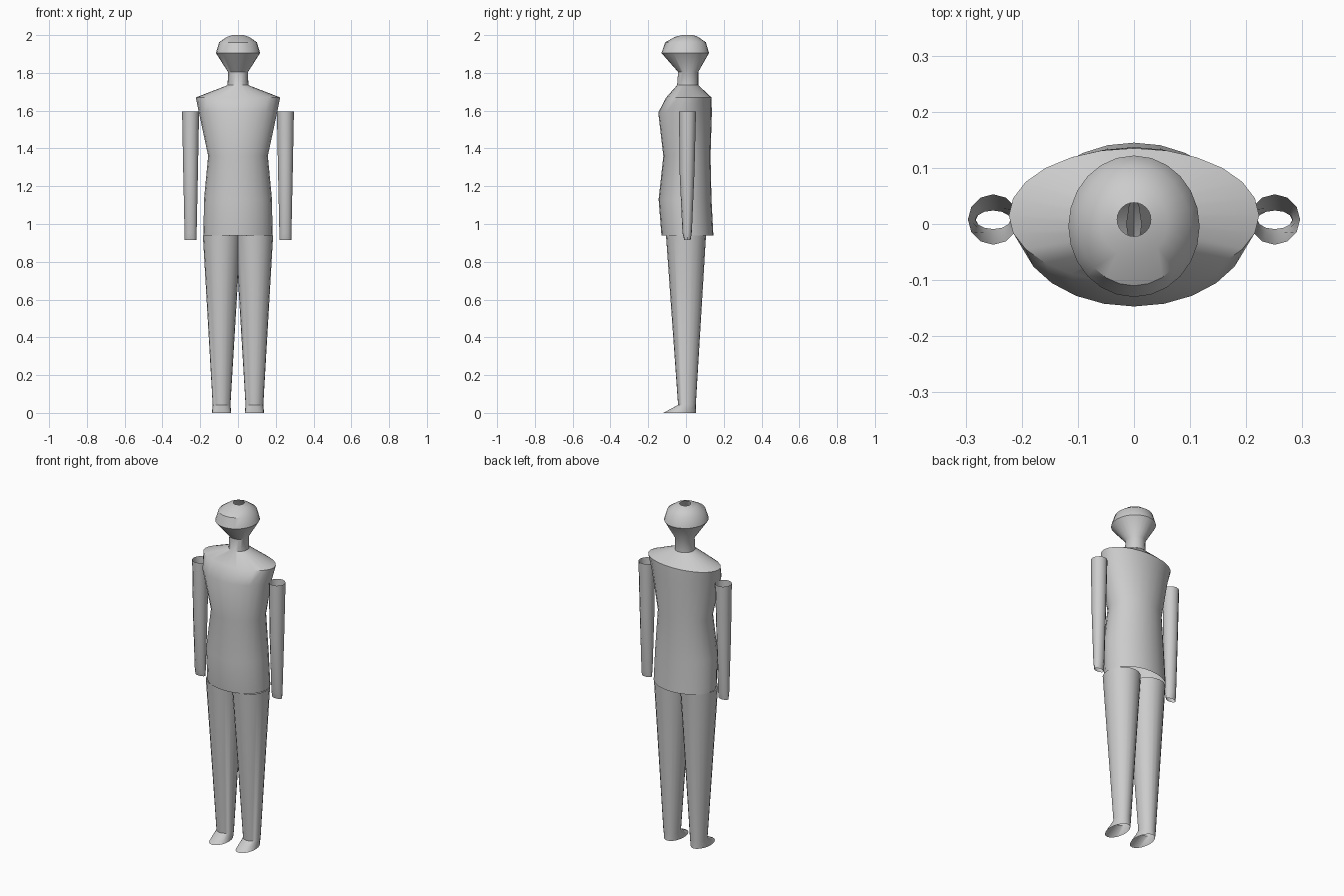
import bpy, bmesh
from math import sin, cos, tau, radians

if "Cube" in bpy.data.objects:
    bpy.data.objects.remove(bpy.data.objects["Cube"])


def loft(name, rings, sides, cx=0.0):
    """Open tube through elliptical rings (x offset, half width, front y, back y, z)."""
    bm = bmesh.new()
    loops = []
    for dx, rx, front, back, z in rings:
        cy, ry = (front + back) / 2, (back - front) / 2
        loops.append([bm.verts.new((cx + dx + rx * sin(tau * i / sides),
                                    cy - ry * cos(tau * i / sides), z))
                      for i in range(sides)])
    for a, b in zip(loops, loops[1:]):
        for i in range(sides):
            j = (i + 1) % sides
            bm.faces.new((a[i], a[j], b[j], b[i]))
    mesh = bpy.data.meshes.new(name)
    bm.to_mesh(mesh)
    bm.free()
    obj = bpy.data.objects.new(name, mesh)
    bpy.context.collection.objects.link(obj)
    bpy.ops.object.select_all(action='DESELECT')
    bpy.context.view_layer.objects.active = obj
    obj.select_set(True)
    bpy.ops.object.shade_smooth_by_angle(angle=radians(40))
    return obj


def mirror(obj):
    mod = obj.modifiers.new("mirror", 'MIRROR')
    mod.use_axis[0] = True
    mod.use_clip = False
    mod.use_mirror_merge = False


# Torso, neck and head in one open shell
loft("body", [
    (0, 0.183, -0.13, 0.145, 0.94),
    (0, 0.18, -0.145, 0.135, 1.13),
    (0, 0.158, -0.12, 0.13, 1.36),
    (0, 0.207, -0.147, 0.137, 1.59),
    (0, 0.223, -0.105, 0.135, 1.67),
    (0, 0.055, -0.047, 0.065, 1.735),
    (0, 0.053, -0.042, 0.065, 1.805),
    (0, 0.117, -0.13, 0.122, 1.905),
    (0, 0.10, -0.11, 0.105, 1.962),
    (0, 0.06, -0.06, 0.065, 1.99),
    (0, 0.03, -0.022, 0.038, 2.0),
], 24)

# Open sleeves flattening at the wrist
mirror(loft("arm", [
    (0, 0.031, -0.009, 0.024, 0.915),
    (0, 0.032, -0.019, 0.031, 0.955),
    (0, 0.039, -0.034, 0.045, 1.28),
    (0, 0.045, -0.037, 0.053, 1.595),
], 12, 0.251))

# Tapered legs, flaring forward into the foot
mirror(loft("leg", [
    (0.001, 0.051, -0.12, 0.054, 0.0),
    (0.001, 0.047, -0.042, 0.052, 0.042),
    (0, 0.10, -0.106, 0.106, 0.94),
], 20, 0.086))
